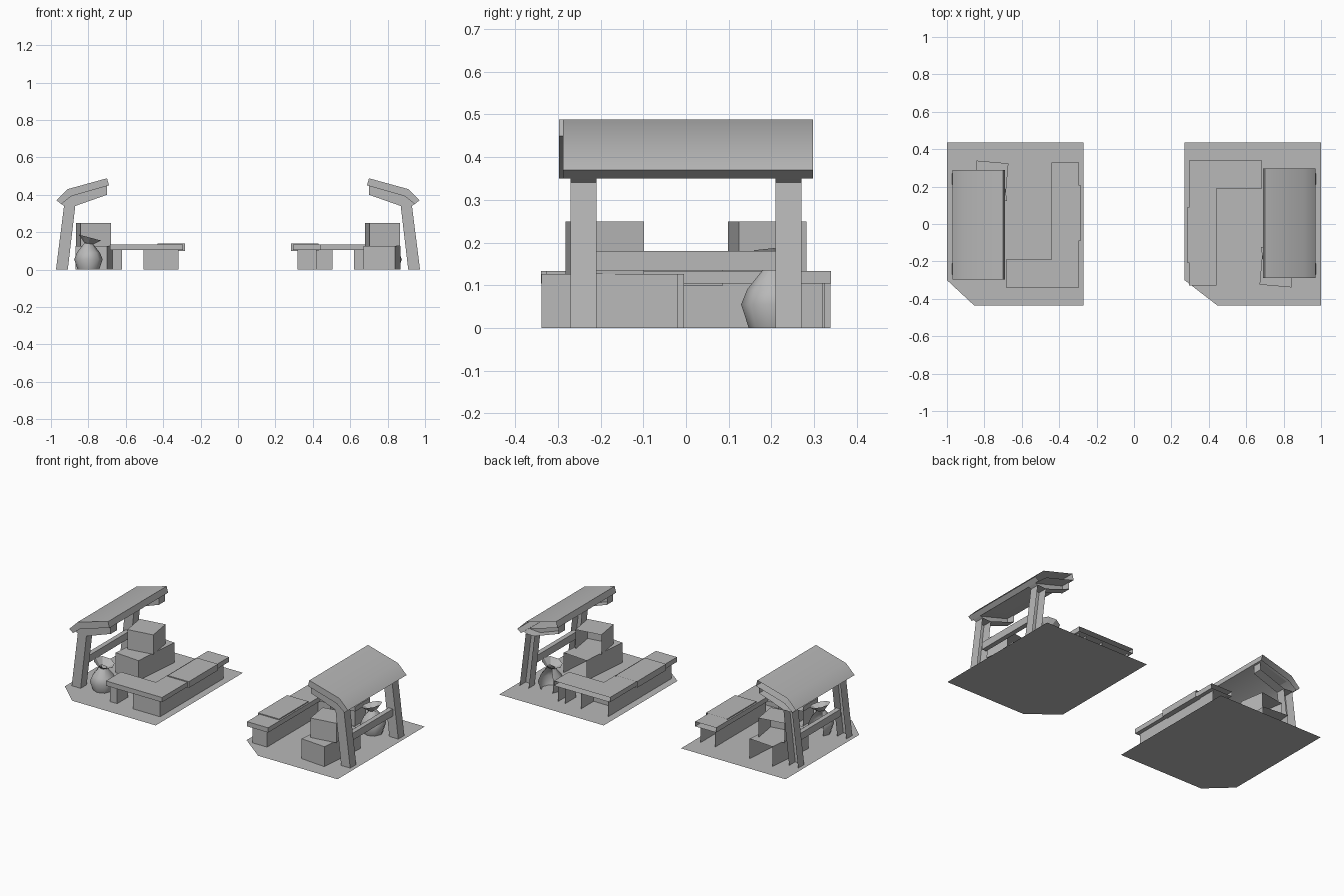
import bpy, bmesh, math
from mathutils import Matrix, Vector

cube = bpy.data.objects.get("Cube")
if cube:
    bpy.data.objects.remove(cube, do_unlink=True)

grey = bpy.data.materials.new("plain_grey")
grey.use_nodes = True
grey.diffuse_color = (0.48, 0.48, 0.48, 1)
grey.node_tree.nodes["Principled BSDF"].inputs["Base Color"].default_value = grey.diffuse_color


def finish(name, bm, turn=0.0, open_back=True, smooth=False):
    """Turn the part into its stall, leave its rear side open, and link it."""
    bm.transform(Matrix.Rotation(turn, 4, 'Z'))
    bm.normal_update()
    if open_back:
        rear = [f for f in bm.faces if f.normal.y > 0.7]
        bmesh.ops.delete(bm, geom=rear, context='FACES')
    mesh = bpy.data.meshes.new(name)
    bm.to_mesh(mesh)
    bm.free()
    mesh.materials.append(grey)
    obj = bpy.data.objects.new(name, mesh)
    bpy.context.collection.objects.link(obj)
    if smooth:
        bpy.ops.object.select_all(action='DESELECT')
        obj.select_set(True)
        bpy.context.view_layer.objects.active = obj
        bpy.ops.object.shade_smooth_by_angle(angle=math.radians(50))
    return obj


def prism(points, depth):
    """Closed solid from a planar outline pushed along a vector."""
    bm = bmesh.new()
    face = bm.faces.new([bm.verts.new(p) for p in points])
    new = bmesh.ops.extrude_face_region(bm, geom=[face])["geom"]
    bmesh.ops.translate(bm, vec=depth, verts=[v for v in new if isinstance(v, bmesh.types.BMVert)])
    bmesh.ops.recalc_face_normals(bm, faces=bm.faces)
    return bm


def side_profile(points, y0, y1):
    return prism([(x, y0, z) for x, z in points], Vector((0, y1 - y0, 0)))


def plan(points, z0, z1):
    return prism([(x, y, z0) for x, y in points], Vector((0, 0, z1 - z0)))


def box(x0, x1, y0, y1, z0, z1, angle=0):
    bm = plan([(x0, y0), (x1, y0), (x1, y1), (x0, y1)], z0, z1)
    mid = Vector(((x0 + x1) / 2, (y0 + y1) / 2, 0))
    bmesh.ops.rotate(bm, verts=bm.verts, cent=mid, matrix=Matrix.Rotation(math.radians(angle), 3, 'Z'))
    return bm


def rings(profile, centre, sides=8):
    """Stack of rings joined into an open-topped round form."""
    bm = bmesh.new()
    last = None
    for r, z in profile:
        ring = [bm.verts.new((centre[0] + r * math.cos(math.tau * i / sides),
                              centre[1] + r * math.sin(math.tau * i / sides), z))
                for i in range(sides)]
        if last:
            for i in range(sides):
                j = (i + 1) % sides
                bm.faces.new((last[i], last[j], ring[j], ring[i]))
        last = ring
    return bm


def stall(side, turn):
    def add(part, bm, **options):
        finish(side + "_" + part, bm, turn, **options)

    # Bent roof and the two frames carrying it
    add("roof", side_profile([(-0.97, 0.37), (-0.91, 0.43), (-0.70, 0.488), (-0.69, 0.45),
                              (-0.89, 0.393), (-0.945, 0.35)], -0.297, 0.288), smooth=True)
    for end, y in (("front", -0.27), ("rear", 0.21)):
        add(end + "_post", side_profile([(-0.973, 0), (-0.91, 0), (-0.87, 0.34), (-0.93, 0.343)], y, y + 0.06))
        add(end + "_roof_beam", side_profile([(-0.945, 0.35), (-0.93, 0.34), (-0.87, 0.34), (-0.70, 0.40),
                                              (-0.70, 0.447), (-0.89, 0.393)], y, y + 0.06))
    add("rail", box(-0.935, -0.905, -0.21, 0.21, 0.135, 0.18))

    # L-shaped counter, its supports and the raised board
    add("counter", plan([(-0.685, -0.34), (-0.293, -0.34), (-0.293, 0.328), (-0.44, 0.328),
                         (-0.44, -0.19), (-0.685, -0.19)], 0.104, 0.134))
    add("counter_foot", box(-0.67, -0.62, -0.32, -0.21, 0, 0.104))
    add("counter_base", box(-0.505, -0.317, -0.325, -0.2, 0, 0.104))
    add("long_base", box(-0.42, -0.317, -0.2, 0.31, 0, 0.104))
    add("counter_board", box(-0.43, -0.283, -0.087, 0.205, 0.1, 0.14))

    # Stacked crates
    add("lower_crate", box(-0.855, -0.685, 0.012, 0.332, 0, 0.126, -5))
    add("upper_crate", box(-0.855, -0.69, 0.11, 0.27, 0.126, 0.249, 9))

    # Tied sack with a flared, tilted mouth
    middle = (-0.80, -0.205)
    add("sack", rings([(0.058, 0), (0.076, 0.055), (0.062, 0.09), (0.022, 0.14)], middle), smooth=True)
    mouth = rings([(0.022, 0.138), (0.062, 0.172)], middle)
    bmesh.ops.rotate(mouth, verts=mouth.verts, cent=(*middle, 0.14), matrix=Matrix.Rotation(math.radians(15), 3, 'Y'))
    add("sack_mouth", mouth, open_back=False)


stall("right", 0)
stall("left", math.pi)


# Thin ground sheets, each with one clipped front corner
def ground(name, x0, x1, cut):
    bm = bmesh.new()
    outline = [(x0, -0.30), (x0 + cut, -0.435), (x1, -0.435), (x1, 0.435), (x0, 0.435)]
    bm.faces.new([bm.verts.new((x, y, 0)) for x, y in outline])
    finish(name, bm, open_back=False)


ground("right_ground", -1, -0.27, 0.145)
ground("left_ground", 0.27, 1, 0.175)
